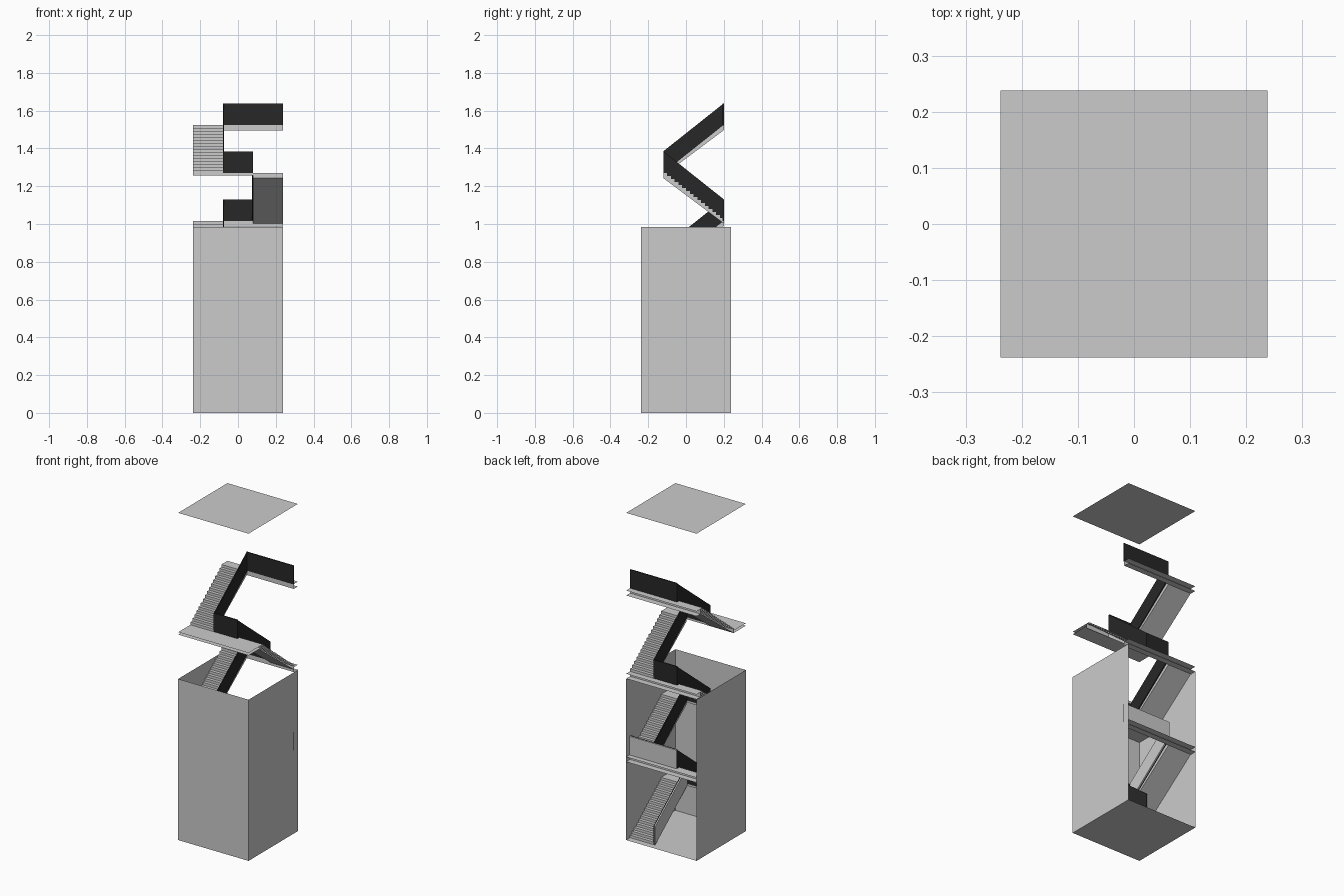
import bpy, bmesh

if "Cube" in bpy.data.objects:
    bpy.data.objects.remove(bpy.data.objects["Cube"])

H = 0.238            # half width of the stairwell
W = 0.08             # half width of the open well
Y0, Y1 = -0.12, 0.2  # front and back ends of the flights
RISE = 1.525 / 6     # height of one flight
STEPS = 16
RAIL = 0.114         # railing height
T = 0.006            # railing thickness

black = bpy.data.materials.new("railing_black")
black.diffuse_color = (0.02, 0.02, 0.02, 1)
black.use_nodes = True
black.node_tree.nodes["Principled BSDF"].inputs["Base Color"].default_value = black.diffuse_color


def finish(name, bm, mat=None, recalc=True):
    if recalc:
        bmesh.ops.recalc_face_normals(bm, faces=bm.faces)
    me = bpy.data.meshes.new(name)
    bm.to_mesh(me)
    bm.free()
    ob = bpy.data.objects.new(name, me)
    bpy.context.collection.objects.link(ob)
    if mat:
        me.materials.append(mat)
    return ob


def faces(name, polys, mat=None):
    bm = bmesh.new()
    for p in polys:
        bm.faces.new([bm.verts.new(v) for v in p])
    return finish(name, bm, mat, recalc=False)


def rect(x0, x1, y0, y1, z):
    return [(x0, y0, z), (x1, y0, z), (x1, y1, z), (x0, y1, z)]


def panel(name, a, b, off, mat=None):
    """Upright railing panel from point a to b, thickened by the offset vector."""
    bm = bmesh.new()
    pts = [a, b, (b[0], b[1], b[2] + RAIL), (a[0], a[1], a[2] + RAIL)]
    f = bm.faces.new([bm.verts.new(p) for p in pts])
    ext = bmesh.ops.extrude_face_region(bm, geom=[f], use_keep_orig=True)
    vs = [v for v in ext["geom"] if isinstance(v, bmesh.types.BMVert)]
    bmesh.ops.translate(bm, verts=vs, vec=off)
    return finish(name, bm, mat)


def flight(name, x_in, x_out, ya, yb, z):
    """Stepped flight with a sloping underside, open on the wall side."""
    prof = [(ya, z)]
    for i in range(STEPS):
        y = ya + (yb - ya) * i / STEPS
        zt = z + RISE * (i + 1) / STEPS
        prof += [(y, zt), (y + (yb - ya) / STEPS, zt)]
    prof += [(yb, z + RISE - 0.028), (ya, max(z - 0.014, 0) if z else -0.0)]
    if z == 0:
        prof[-1] = (ya + (yb - ya) * 0.04, 0.0)
    bm = bmesh.new()
    inner = [bm.verts.new((x_in, *p)) for p in prof]
    outer = [bm.verts.new((x_out, *p)) for p in prof]
    n = len(prof)
    for i in range(n):
        j = (i + 1) % n
        bm.faces.new((inner[i], inner[j], outer[j], outer[i]))
    bm.faces.new(inner)
    return finish(name, bm)


# Shell: floor, three walls (back is open) and the floating roof
c = [(-H, H), (-H, -H), (H, -H), (H, H)]
faces("walls", [[(*c[i], 0), (*c[i + 1], 0), (*c[i + 1], 0.985), (*c[i], 0.985)]
                for i in range(3)])
faces("floor", [rect(-H, H, -H, H, 0)])
faces("roof", [rect(-H, H, -H, H, 2.0)])

for k in range(6):
    z, top = k * RISE, (k + 1) * RISE
    right = k % 2 == 0           # right flights climb to the front, left to the back
    s = 1 if right else -1
    ya, yb = (Y1, Y0) if right else (Y0, Y1)
    # Flight and its railing
    flight(f"flight_{k + 1}", s * W, s * H, ya, yb, z)
    panel(f"flight_railing_{k + 1}", (s * W, ya, z), (s * W, yb, top), (-s * T, 0, 0), black)
    # Landing: top, underside and edge towards the well
    edge, wall = (Y0, -H) if right else (Y1, H)
    d = 0.015 if right else 0.03
    lo, hi = sorted((edge, wall))
    faces(f"landing_{k + 1}", [
        rect(-H, H, lo, hi, top),
        rect(-H, H, lo, hi, top - d)[::-1],
        [(-H, edge, top - d), (H, edge, top - d), (H, edge, top), (-H, edge, top)],
    ])
    # Landing railing, running on to the wall on the first and last storey
    x1 = H if k in (1, 5) else W
    panel(f"landing_railing_{k + 1}", (-W, edge, top), (x1, edge, top), (0, s * T, 0), black)
    # Light cladding on the ground storey railings
    if k < 2:
        x = s * (W - T)
        panel(f"flight_cladding_{k + 1}", (x, ya, z), (x, yb, top), (-s * T, 0, 0))
    if k == 1:
        panel("landing_cladding", (-W, edge, top), (x1, edge, top), (0, T, 0))
